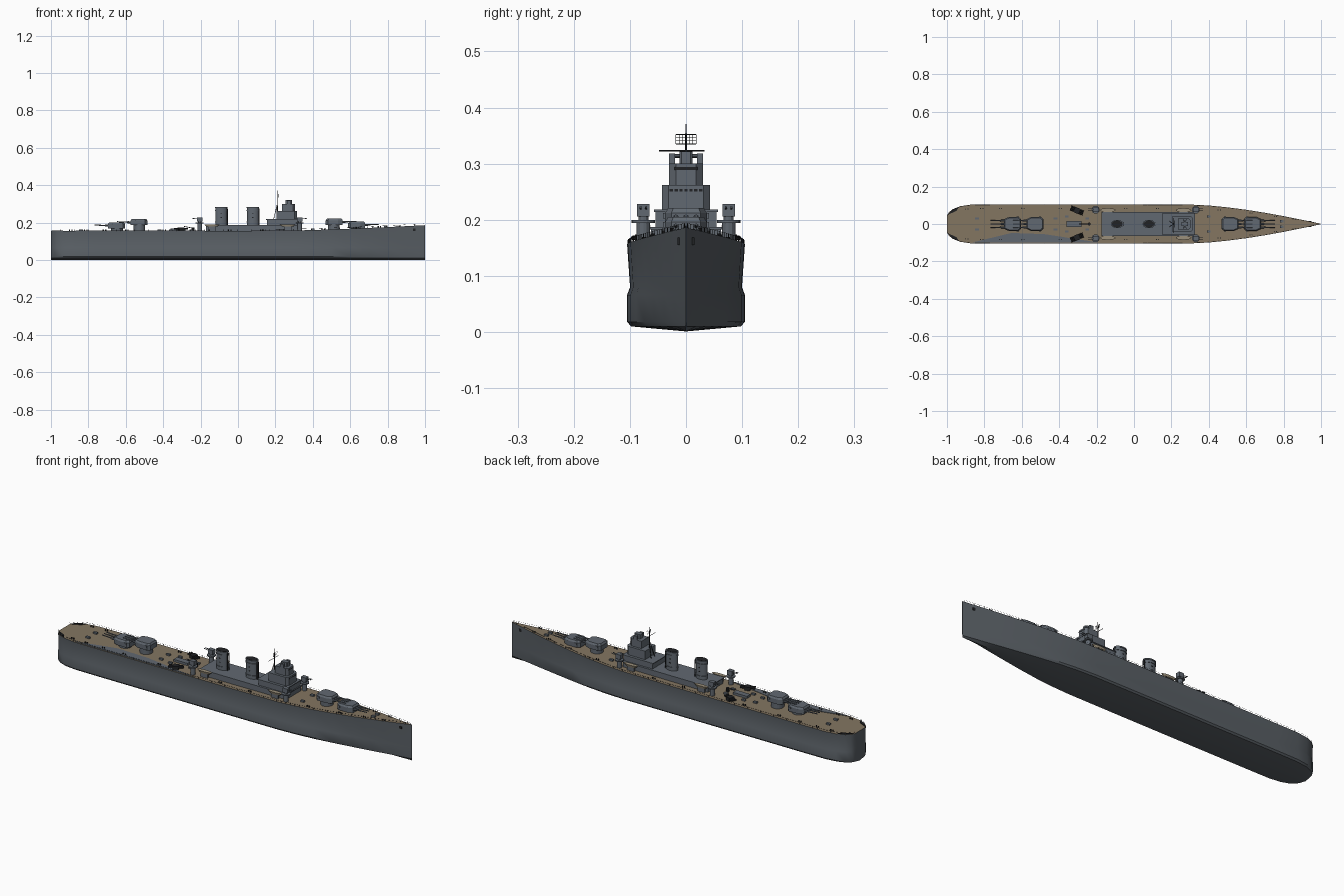
import bpy, bmesh, math
from mathutils import Vector, Matrix

if "Cube" in bpy.data.objects:
    bpy.data.objects.remove(bpy.data.objects["Cube"])


def material(name, rgb):
    m = bpy.data.materials.new(name)
    m.use_nodes = True
    m.diffuse_color = (*rgb, 1)
    m.node_tree.nodes["Principled BSDF"].inputs["Base Color"].default_value = (*rgb, 1)
    return m


HULL = material("hull grey", (0.10, 0.115, 0.13))
GREY = material("upper works grey", (0.12, 0.14, 0.165))
DECK = material("deck brown", (0.23, 0.18, 0.12))
TAN = material("boat tan", (0.33, 0.28, 0.20))
DARK = material("near black", (0.015, 0.016, 0.018))


def finish(name, bm, *mats, smooth=False):
    bmesh.ops.recalc_face_normals(bm, faces=bm.faces)
    me = bpy.data.meshes.new(name)
    bm.to_mesh(me)
    bm.free()
    ob = bpy.data.objects.new(name, me)
    bpy.context.collection.objects.link(ob)
    for m in mats:
        me.materials.append(m)
    if smooth:
        bpy.ops.object.select_all(action='DESELECT')
        ob.select_set(True)
        bpy.context.view_layer.objects.active = ob
        bpy.ops.object.shade_smooth_by_angle(angle=math.radians(35))
    return ob


def add_box(bm, x0, x1, y0, y1, z0, z1):
    mat = Matrix.Translation(((x0 + x1) / 2, (y0 + y1) / 2, (z0 + z1) / 2))
    bmesh.ops.create_cube(bm, size=1, matrix=mat @ Matrix.Diagonal((x1 - x0, y1 - y0, z1 - z0, 1)))


def add_rod(bm, a, b, r, r2=None, n=8):
    a, b = Vector(a), Vector(b)
    d = b - a
    rot = d.to_track_quat('Z', 'Y').to_matrix().to_4x4()
    bmesh.ops.create_cone(bm, cap_ends=True, segments=n, radius1=r, radius2=r if r2 is None else r2,
                          depth=d.length, matrix=Matrix.Translation((a + b) / 2) @ rot)


def add_prism(bm, pts, z0, z1, taper=1.0):
    low = [bm.verts.new((x, y, z0)) for x, y in pts]
    top = [bm.verts.new((x * taper, y * taper, z1)) for x, y in pts]
    n = len(pts)
    bm.faces.new(low[::-1])
    bm.faces.new(top)
    for i in range(n):
        bm.faces.new((low[i], low[(i + 1) % n], top[(i + 1) % n], top[i]))


def box(name, *dims, mat=GREY):
    bm = bmesh.new()
    add_box(bm, *dims)
    return finish(name, bm, mat)


def ellipse(cx, cy, rx, ry, n=24):
    return [(cx + rx * math.cos(2 * math.pi * i / n), cy + ry * math.sin(2 * math.pi * i / n)) for i in range(n)]


# Hull outline: half width and sheer of the deck along the length
OUTLINE = [(-1, .045), (-.99, .062), (-.97, .079), (-.93, .095), (-.87, .104), (-.75, .105), (-.4, .105),
           (0, .105), (.3, .104), (.4, .099), (.5, .089), (.6, .076), (.7, .060), (.8, .042), (.9, .022), (1, .001)]


def half_width(x):
    for (x0, w0), (x1, w1) in zip(OUTLINE, OUTLINE[1:]):
        if x <= x1:
            return w0 + (w1 - w0) * (x - x0) / (x1 - x0)
    return 0.001


def deck_z(x):
    return 0.156 + 0.03 * (max(0, x - 0.2) / 0.8) ** 1.4


# Hull lofted through its sections, with the planked deck as its top faces
bm = bmesh.new()
rings = []
for x, w in OUTLINE:
    bulge = 0.95 + 0.05 * max(0, min(1, (x - .5) * 2))
    low = 1 - 0.25 * max(0, x - .5)
    half = [(w * .93 * low, .010), (w * low, .018), (w * low, .066), (w * bulge * low, .080), (w, deck_z(x))]
    ring = [(0, .001)] + half + [(-y, z) for y, z in half[::-1]]
    rings.append([bm.verts.new((x, y, z)) for y, z in ring])
for a, b in zip(rings, rings[1:]):
    for i in range(len(a)):
        j = (i + 1) % len(a)
        f = bm.faces.new((a[i], a[j], b[j], b[i]))
        f.material_index = 1 if i == 5 else 0
bm.faces.new(rings[0])
bm.faces.new(rings[-1][::-1])
finish("hull", bm, HULL, DECK, smooth=True)

# Flat painted areas on the deck
bm = bmesh.new()
add_prism(bm, [(-.87, -.1), (-.18, -.1), (-.3, -.082), (-.48, -.054), (-.655, -.048)], .155, .158)
finish("grey_deck_area", bm, GREY)
for side, name in ((1, "left"), (-1, "right")):
    bm = bmesh.new()
    add_prism(bm, [(-.998, side * .048), (-.97, side * .077), (-.935, side * .092), (-.95, side * .07)], .155, .159)
    finish("stern_corner_" + name, bm, DARK)

# Guard rails around the deck edge
bm = bmesh.new()
for side in (-1, 1):
    pts = []
    for i in range(81):
        x = -1 + i * .0249
        p = Vector((x, side * half_width(x) * .985, deck_z(x)))
        pts.append(p)
        add_rod(bm, p, p + Vector((0, 0, .008)), .0006, n=4)
    for a, b in zip(pts, pts[1:]):
        add_rod(bm, a + Vector((0, 0, .008)), b + Vector((0, 0, .008)), .0004, n=3)
finish("guard_rails", bm, DARK)

# Deckhouse and stepped bridge tower
box("deckhouse", -.17, .32, -.062, .062, .15, .186)
box("deckhouse_roof_edge", -.175, .325, -.065, .065, .183, .187)
box("bridge_base", .155, .32, -.054, .054, .186, .216)
box("bridge_base_roof", .15, .325, -.057, .057, .214, .218)
bm = bmesh.new()
for x0, x1, w, z0, z1 in ((.205, .315, .043, .216, .262), (.235, .305, .030, .262, .300), (.255, .29, .012, .300, .322)):
    c = .012 if w > .02 else .004
    add_prism(bm, [(x0, -w), (x1 - c, -w), (x1, -w + c), (x1, w - c), (x1 - c, w), (x0, w)], z0, z1)
finish("bridge_tower", bm, GREY)
bm = bmesh.new()
for w, x, z in ((.030, .3155, .25), (.020, .3055, .289)):
    for i in range(-3, 4):
        add_box(bm, x - .001, x, i * w / 3.4 - .003, i * w / 3.4 + .003, z, z + .005)
finish("bridge_windows", bm, DARK)
bm = bmesh.new()
add_rod(bm, (.272, -.027, .314), (.272, .027, .314), .0035)
add_box(bm, .262, .282, -.03, -.02, .300, .318)
add_box(bm, .262, .282, .02, .03, .300, .318)
finish("rangefinder", bm, GREY)

# Mast with yard and lattice aerial
bm = bmesh.new()
add_rod(bm, (.21, 0, .215), (.21, 0, .371), .004, .001)
add_rod(bm, (.19, .015, .216), (.21, 0, .30), .0015)
add_rod(bm, (.19, -.015, .216), (.21, 0, .30), .0015)
add_rod(bm, (.21, -.048, .323), (.21, .033, .323), .001)
for i in range(7):
    y = -.018 + i * .006
    add_rod(bm, (.215, y, .335), (.215, y, .352), .0006, n=4)
for i in range(4):
    z = .335 + i * .0057
    add_rod(bm, (.215, -.018, z), (.215, .018, z), .0006, n=4)
finish("mast", bm, DARK)

# Two oval funnels with bands and open dark mouths
for cx, name in ((-.09, "aft"), (.08, "front")):
    bm = bmesh.new()
    add_prism(bm, ellipse(cx, 0, .031, .020), .18, .282)
    for z in (.20, .262, .277):
        add_prism(bm, ellipse(cx, 0, .0335, .0225), z, z + .006)
    finish(name + "_funnel", bm, GREY, smooth=True)
    bm = bmesh.new()
    add_prism(bm, ellipse(cx, 0, .029, .018), .28, .2845)
    finish(name + "_funnel_mouth", bm, DARK)
    bm = bmesh.new()
    for side in (-1, 1):
        add_rod(bm, (cx + .034, side * .006, .186), (cx + .034, side * .006, .275), .002)
        for z in (.225, .245):
            add_box(bm, cx - .004, cx + .004, side * .019, side * .021, z, z + .004)
    finish(name + "_funnel_pipes", bm, DARK)

# Triple gun turrets; d is the firing direction
SHELL = [(-.046, -.026), (-.034, -.037), (.02, -.037), (.045, -.026), (.045, .026), (.02, .037), (-.034, .037), (-.046, .026)]
for name, cx, d, z in (("front_low", .635, 1, .172), ("front_high", .515, 1, .188),
                       ("aft_low", -.65, -1, .168), ("aft_high", -.53, -1, .186)):
    bm = bmesh.new()
    add_rod(bm, (-.003, 0, .145), (-.003, 0, z + .002), .031, n=24)
    add_prism(bm, SHELL, z, z + .024)
    add_prism(bm, SHELL, z + .024, z + .033, .86)
    add_box(bm, -.034, -.022, -.041, .041, z + .014, z + .024)
    for y in (-.018, 0, .018):
        add_rod(bm, (.04, y, z + .015), (.06, y, z + .016), .0055)
        add_rod(bm, (.05, y, z + .016), (.118, y, z + .019), .0036, .0024)
    bmesh.ops.transform(bm, verts=bm.verts, matrix=Matrix.Translation((cx, 0, 0)) @ Matrix.Rotation(0 if d > 0 else math.pi, 4, 'Z'))
    finish(name + "_turret", bm, GREY)

for side, tag in ((1, "left"), (-1, "right")):
    # Secondary gun mounts on round platforms
    for cx, place in ((-.205, "aft"), (.33, "front")):
        y = side * .076
        bm = bmesh.new()
        add_rod(bm, (cx, y, .15), (cx, y, .196), .012, n=12)
        add_rod(bm, (cx, y, .194), (cx, y, .200), .021, n=20)
        add_box(bm, cx - .014, cx + .014, y - .011, y + .011, .206, .228)
        add_rod(bm, (cx, y, .198), (cx, y, .208), .009, n=12)
        for o in (-.005, .005):
            add_rod(bm, (cx, y + o, .218), (cx + math.copysign(.04, cx), y + o, .223), .0018)
        finish(f"{place}_secondary_mount_{tag}", bm, GREY)
    # Ship's boats
    for cx, place in ((-.14, "aft"), (.265, "front")):
        bm = bmesh.new()
        add_prism(bm, [(x * .8, y * .6) for x, y in ellipse(0, 0, .035, .012, 16)], 0, .012, 1.5)
        bmesh.ops.transform(bm, verts=bm.verts, matrix=Matrix.Translation((cx, side * .074, .178)))
        finish(f"{place}_boat_{tag}", bm, TAN)
        box(f"{place}_boat_cradle_{tag}", cx - .02, cx + .02, side * .074 - .004, side * .074 + .004, .15, .179)
    # Torpedo tubes, trained outward
    bm = bmesh.new()
    for i in range(3):
        add_rod(bm, (-.036, (i - 1) * .009, .012), (.036, (i - 1) * .009, .012), .0042)
    add_box(bm, -.014, .014, -.015, .015, 0, .018)
    bmesh.ops.transform(bm, verts=bm.verts, matrix=Matrix.Translation((-.305, side * .072, .156)) @ Matrix.Rotation(-side * .4, 4, 'Z'))
    finish("torpedo_tubes_" + tag, bm, DARK)
    # Bollards, hatches and vents on the open deck
    bm = bmesh.new()
    for x in (-.9, -.82, -.72, -.6, -.4, -.05, .12, .45, .62, .75, .85):
        y = side * half_width(x) * .8
        for o in (0, .012):
            add_rod(bm, (x + o, y, deck_z(x) - .002), (x + o, y, deck_z(x) + .007), .003)
    finish("bollards_" + tag, bm, DARK)
    bm = bmesh.new()
    for x, y in ((-.42, .03), (-.36, .04), (-.25, .03), (-.84, .03), (.4, .04), (.79, .015)):
        add_box(bm, x - .01, x + .01, side * y - .006, side * y + .006, deck_z(x) - .002, deck_z(x) + .008)
    finish("deck_lockers_" + tag, bm, GREY)
    # Anchor on the bow side
    box("anchor_" + tag, .935, .95, side * .012 - .003, side * .012 + .003, .155, .168, mat=DARK)

# Centreline aft fittings and stern flagstaff
box("aft_hatch", -.36, -.28, -.015, .015, .15, .168)
bm = bmesh.new()
add_rod(bm, (-.24, 0, .15), (-.24, 0, .175), .008, n=10)
add_rod(bm, (-.25, 0, .172), (-.29, 0, .18), .002)
finish("small_aft_gun", bm, DARK)
